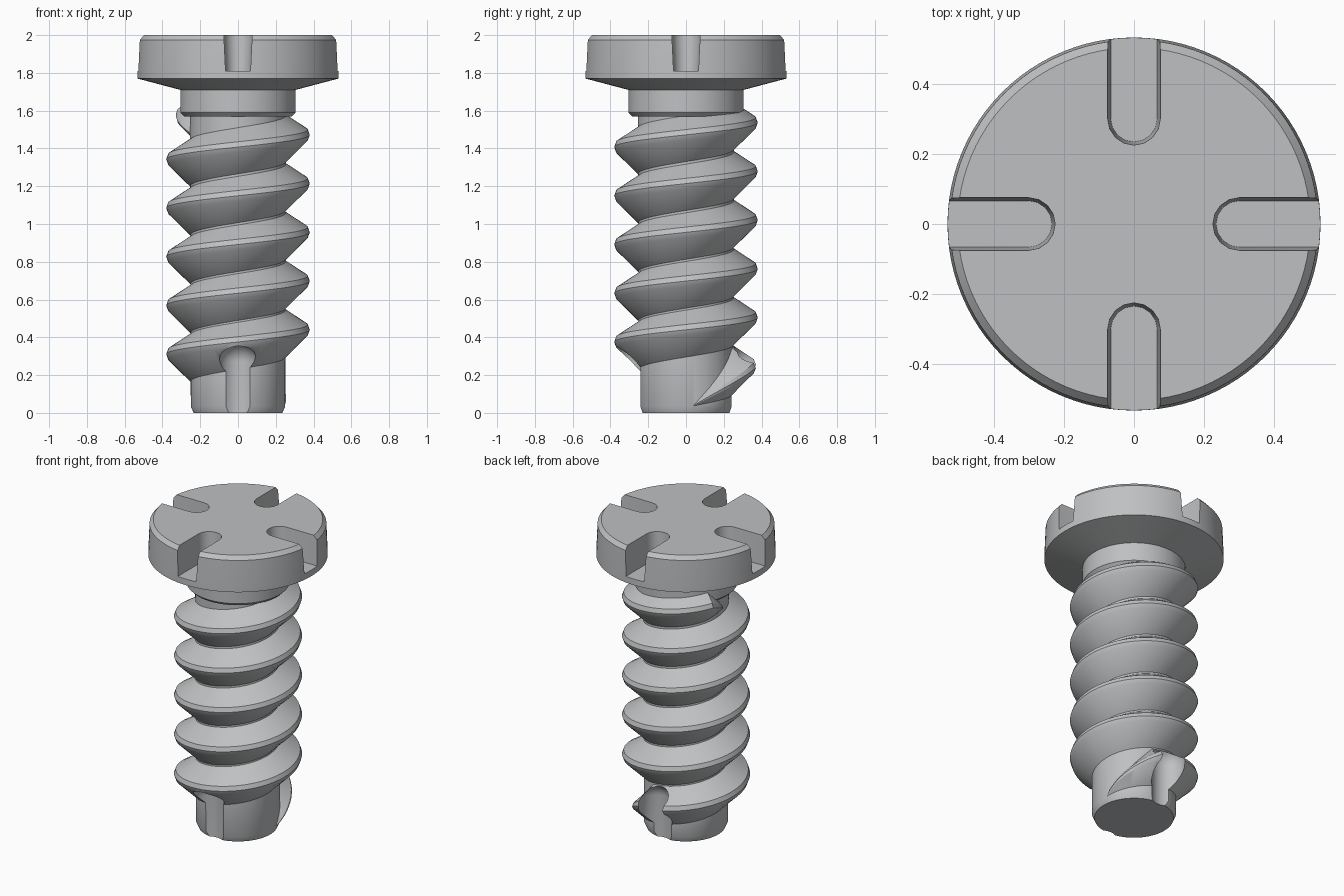
import bpy, bmesh
from math import sin, cos, pi, radians

if "Cube" in bpy.data.objects:
    bpy.data.objects.remove(bpy.data.objects["Cube"], do_unlink=True)

steel = bpy.data.materials.new("grey steel")
steel.use_nodes = True
COLOUR = (0.52, 0.53, 0.54, 1)
steel.diffuse_color = COLOUR
steel.node_tree.nodes["Principled BSDF"].inputs["Base Color"].default_value = COLOUR


def skin(name, rings, closed=False):
    """Bridge equal rings of points into a capped solid (or a closed loop)."""
    bm = bmesh.new()
    rows = [[bm.verts.new(p) for p in ring] for ring in rings]
    n = len(rows[0])
    pairs = list(zip(rows, rows[1:]))
    for a, b in pairs:
        for i in range(n):
            j = (i + 1) % n
            bm.faces.new((a[i], a[j], b[j], b[i]))
    bm.faces.new(rows[0][::-1])
    bm.faces.new(rows[-1])
    bmesh.ops.recalc_face_normals(bm, faces=bm.faces)
    mesh = bpy.data.meshes.new(name)
    bm.to_mesh(mesh)
    bm.free()
    mesh.materials.append(steel)
    ob = bpy.data.objects.new(name, mesh)
    bpy.context.collection.objects.link(ob)
    return ob


def lathe(name, profile, sides, y=0):
    return skin(name, [[(r * cos(2 * pi * i / sides), y + r * sin(2 * pi * i / sides), z)
                        for i in range(sides)] for r, z in profile])


def combine(target, tool, operation):
    mod = target.modifiers.new(operation, "BOOLEAN")
    mod.operation, mod.solver, mod.object = operation, "EXACT", tool
    bpy.context.view_layer.objects.active = target
    bpy.ops.object.modifier_apply(modifier=mod.name)
    bpy.data.objects.remove(tool, do_unlink=True)


# Shank, collar and head in one turned profile
screw = lathe("screw_body", [
    (0.235, 0), (0.25, 0.035), (0.254, 1.57), (0.285, 1.57), (0.305, 1.59),
    (0.305, 1.71), (0.532, 1.77), (0.532, 1.80), (0.525, 1.975), (0.503, 2)], 96)

# Thread: a right-handed helix that fades to a tip at both ends
PITCH = 0.258
PROFILE = [(0.21, -0.145), (0.25, -0.145), (0.37, -0.028), (0.38, 0),
           (0.37, 0.028), (0.25, 0.105), (0.21, 0.105)]


def section(angle, tip=None, fade=0):
    points = []
    for r, dz in PROFILE:
        a, z = angle, 0.182 + PITCH * angle / 360 + dz
        if tip:
            a += (tip[0] - a) * fade
            z += (tip[1] - z) * fade
            r += (0.238 - r) * fade
        points.append((r * cos(radians(a)), r * sin(radians(a)), z))
    return points


START, END, STEPS, FADE = 75, 5 * 360 + 150, 375, 12
START_TIP, END_TIP = (3, 0.02), (5 * 360 + 188, 1.47)
fades = [0.98 * i / FADE for i in range(1, FADE + 1)]
rings = [section(START, START_TIP, f) for f in reversed(fades)]
rings += [section(START + (END - START) * i / STEPS) for i in range(STEPS + 1)]
rings += [section(END, END_TIP, f) for f in fades]
combine(screw, skin("thread", rings), "UNION")

# Round-topped cutting flutes at the front and back of the tip
dome = [(0.1 * cos(a * pi / 20), 0.27 + 0.1 * sin(a * pi / 20)) for a in range(10)]
for side in (-1, 1):
    combine(screw, lathe("flute", [(0.1, -0.1)] + dome, 32, side * 0.318), "DIFFERENCE")

# Four tapered drive slots with rounded inner ends
for quarter in range(4):
    c, s = cos(quarter * pi / 2), sin(quarter * pi / 2)
    rings = []
    for w, z in ((0.066, 1.81), (0.077, 2.04)):
        flat = [(0.7, w)] + [(0.3 - w * sin(i * pi / 8), w * cos(i * pi / 8))
                             for i in range(9)] + [(0.7, -w)]
        rings.append([(x * c - y * s, x * s + y * c, z) for x, y in flat])
    combine(screw, skin("drive_slot", rings), "DIFFERENCE")

# Smooth shading with crisp machined edges
bpy.ops.object.select_all(action="DESELECT")
screw.select_set(True)
bpy.context.view_layer.objects.active = screw
bpy.ops.object.shade_smooth_by_angle(angle=radians(30))
